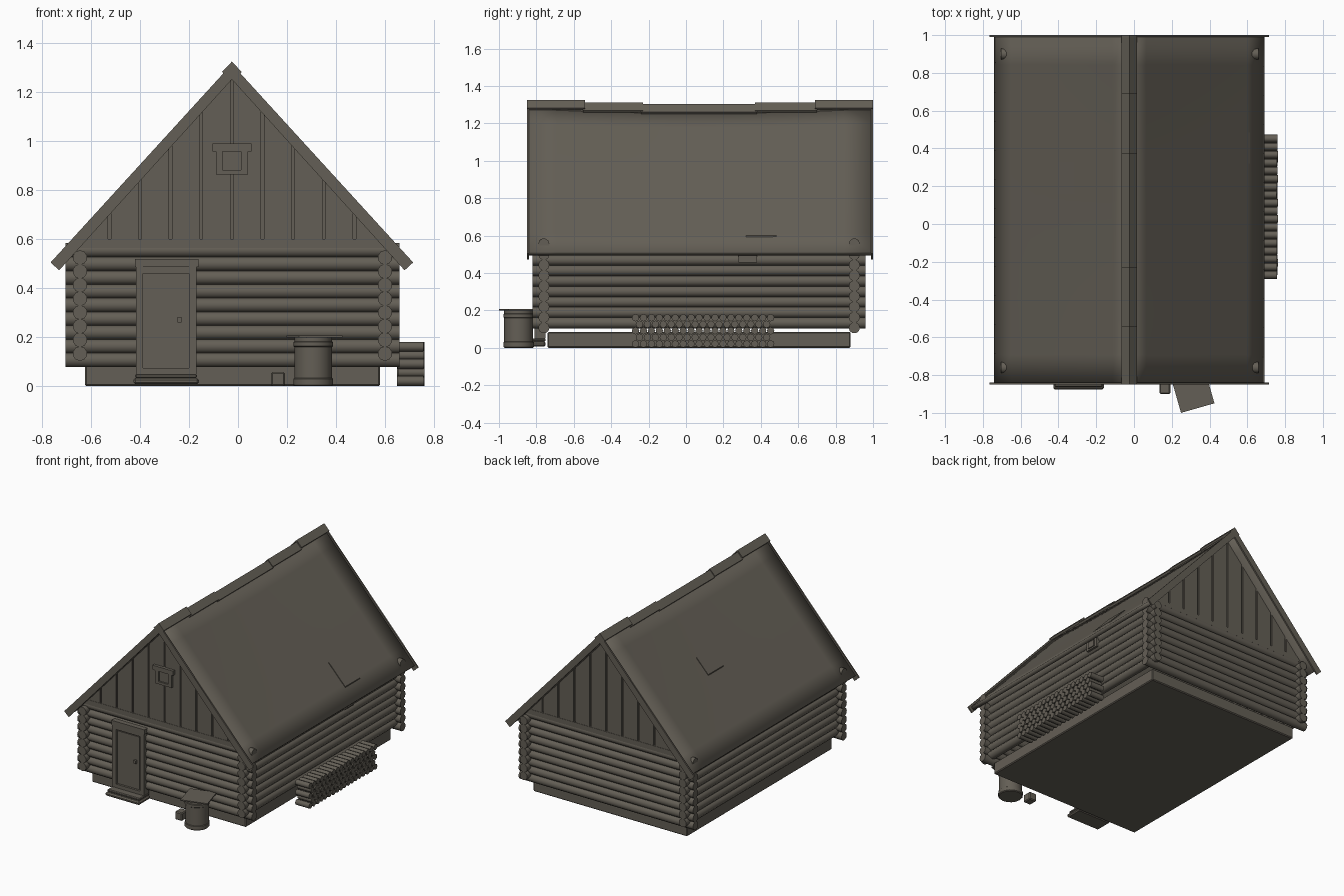
import bpy, bmesh, math, random
from mathutils import Matrix

random.seed(4)
if "Cube" in bpy.data.objects:
    bpy.data.objects.remove(bpy.data.objects["Cube"])

# One weathered wood colour for everything
wood = bpy.data.materials.new("weathered_wood")
wood.use_nodes = True
WOOD = (0.127, 0.114, 0.092, 1)
wood.diffuse_color = WOOD
bsdf = wood.node_tree.nodes["Principled BSDF"]
bsdf.inputs["Base Color"].default_value = WOOD
bsdf.inputs["Roughness"].default_value = 0.9

MID = -0.025          # ridge line in x
SLOPE = 1.1           # roof pitch
HALF = 0.715          # roof half width
Y0, Y1 = -0.85, 1.0   # roof ends


def finish(name, bm, smooth=None, fix=True):
    if fix:
        bmesh.ops.recalc_face_normals(bm, faces=bm.faces)
    me = bpy.data.meshes.new(name)
    bm.to_mesh(me)
    bm.free()
    me.materials.append(wood)
    if smooth is not None:
        for p in me.polygons:
            p.use_smooth = True
        me.set_sharp_from_angle(angle=math.radians(smooth))
    ob = bpy.data.objects.new(name, me)
    bpy.context.collection.objects.link(ob)
    return ob


def box(name, x, y, z, bevel=0):
    bm = bmesh.new()
    bmesh.ops.create_cube(bm, size=1)
    for v in bm.verts:
        for i, (a, b) in enumerate((x, y, z)):
            v.co[i] = a if v.co[i] < 0 else b
    if bevel:
        bmesh.ops.bevel(bm, geom=bm.edges[:], offset=bevel, segments=1, affect='EDGES')
    return finish(name, bm)


def add_prism(bm, pts, y0, y1):
    """Extrude an x-z outline along y."""
    a = [bm.verts.new((x, y0, z)) for x, z in pts]
    b = [bm.verts.new((x, y1, z)) for x, z in pts]
    bm.faces.new(a)
    bm.faces.new(b[::-1])
    for i in range(len(pts)):
        j = (i + 1) % len(pts)
        bm.faces.new((a[i], b[i], b[j], a[j]))


def add_log(bm, centre, length, radius, axis, sides):
    turn = Matrix.Rotation(math.pi / 2, 4, 'Y' if axis == 'x' else 'X')
    bmesh.ops.create_cone(bm, cap_ends=True, segments=sides, radius1=radius, radius2=radius,
                          depth=length, matrix=Matrix.Translation(centre) @ turn)


def roof_z(x, y):
    t = abs(x - MID) / HALF
    v = 2 * (y - Y0) / (Y1 - Y0) - 1
    return 1.3 - SLOPE * HALF * t - 0.025 * (1 - t) * (1 - v * v)


# Foundation
box("foundation", (-0.625, 0.58), (-0.74, 0.88), (0, 0.085), 0.006)

# Log walls with crossing corners
PITCH = 0.056
bm = bmesh.new()
for k in range(9):
    for y in (-0.76, 0.9):
        add_log(bm, (-0.0225, y, 0.107 + PITCH * k), 1.365, 0.03, 'x', 10)
finish("front_and_back_logs", bm, 40)
bm = bmesh.new()
for k in range(8):
    for x in (-0.645, 0.6):
        add_log(bm, (x, 0.07, 0.133 + PITCH * k), 1.78, 0.03, 'y', 10)
finish("side_logs", bm, 40)


# Plank gables: backing sheet, planks with narrow gaps, and a sill
def gable_top(x):
    return 1.275 - SLOPE * abs(x - MID)


joints = [-0.635] + [-0.525 + 0.125 * i for i in range(9)] + [0.585]
for side, y, out in (("front", -0.775, -1), ("back", 0.915, 1)):
    bm = bmesh.new()
    add_prism(bm, [(-0.66, 0.565), (0.61, 0.565), (0.61, 0.58), (MID, 1.27), (-0.66, 0.58)],
              y, y - out * 0.02)
    finish(side + "_gable_backing", bm)
    bm = bmesh.new()
    for a, b in zip(joints, joints[1:]):
        a, b = a + 0.006, b - 0.006
        add_prism(bm, [(a, 0.6), (b, 0.6), (b, gable_top(b)), (a, gable_top(a))],
                  y, y + out * 0.01)
    finish(side + "_gable_planks", bm)
    box(side + "_gable_sill", (-0.65, 0.605), sorted((y - out * 0.02, y + out * 0.012)),
        (0.565, 0.6))

# Sagging roof slopes
NY, NX = 12, 8
for s, side in ((1, "left"), (-1, "right")):
    bm = bmesh.new()
    rows = []
    for i in range(NY + 1):
        y = Y0 + 0.004 + (Y1 - Y0 - 0.008) * i / NY
        xs = [MID + s * HALF * j / NX for j in range(NX + 1)]
        rows.append([bm.verts.new((x, y, roof_z(x, y))) for x in xs])
    for r, q in zip(rows, rows[1:]):
        for j in range(NX):
            f = (r[j], r[j + 1], q[j + 1], q[j])
            bm.faces.new(f if s > 0 else f[::-1])
    roof = finish(side + "_roof_slope", bm, 180, fix=False)
    mod = roof.modifiers.new("thickness", 'SOLIDIFY')
    mod.thickness = 0.03
    mod.offset = -1

# Barge boards on both roof ends
for side, y in (("front", Y0), ("back", Y1 - 0.01)):
    bm = bmesh.new()
    for s in (1, -1):
        add_prism(bm, [(MID, 1.315), (MID + s * 0.74, 0.505), (MID + s * 0.705, 0.473),
                       (MID, 1.252)], y, y + 0.01)
    finish(side + "_barge_boards", bm)

# Ridge caps, stepping down towards the sagging middle
for i, (a, b, top) in enumerate(((Y0, -0.54, 1.325), (-0.55, -0.23, 1.312), (-0.24, 0.38, 1.304),
                                 (0.37, 0.7, 1.312), (0.69, Y1, 1.325))):
    bm = bmesh.new()
    for s in (1, -1):
        add_prism(bm, [(MID, top), (MID + s * 0.04, top - 0.042),
                       (MID + s * 0.03, top - 0.054), (MID, top - 0.022)], a, b)
    finish("ridge_cap_%d" % (i + 1), bm)

# Patches on the slopes
for name, x, y in (("left_roof_patch", (0.485, 0.615), (0.32, 0.485)),
                   ("right_roof_patch", (-0.405, -0.315), (0.16, 0.33))):
    bm = bmesh.new()
    za, zb = (roof_z(v, sum(y) / 2) + 0.007 for v in x)
    add_prism(bm, [(x[0], za), (x[1], zb), (x[1], zb - 0.02), (x[0], za - 0.02)], *y)
    finish(name, bm)

# Door, frame and steps
box("door_panel", (-0.395, -0.195), (-0.795, -0.75), (0.06, 0.47))
box("door_inset_board", (-0.38, -0.21), (-0.8, -0.79), (0.08, 0.45))
box("door_left_post", (-0.2, -0.17), (-0.81, -0.75), (0.05, 0.49))
box("door_right_post", (-0.417, -0.388), (-0.81, -0.75), (0.05, 0.49))
box("door_top_rail", (-0.39, -0.195), (-0.808, -0.75), (0.46, 0.49))
box("door_lintel", (-0.42, -0.162), (-0.815, -0.75), (0.487, 0.52))
box("door_sill", (-0.39, -0.195), (-0.81, -0.75), (0.05, 0.075))
box("door_handle", (-0.247, -0.23), (-0.815, -0.795), (0.26, 0.283))
box("lower_step", (-0.427, -0.16), (-0.877, -0.75), (0.008, 0.033), 0.008)
box("upper_step", (-0.42, -0.167), (-0.862, -0.75), (0.033, 0.05), 0.005)

# Gable window: frame around an opening with a recessed pane
box("window_pane", (-0.07, 0.02), (-0.788, -0.775), (0.87, 0.97))
box("window_lintel", (-0.105, 0.055), (-0.805, -0.775), (0.958, 0.99))
box("window_bottom_rail", (-0.09, 0.04), (-0.8, -0.775), (0.865, 0.883))
for name, x in (("window_right_post", (-0.09, -0.063)), ("window_left_post", (0.012, 0.04))):
    box(name, x, (-0.8, -0.775), (0.883, 0.958))

# Small wall hatch under the left eave
box("wall_hatch", (0.6, 0.64), (0.28, 0.38), (0.455, 0.52))
box("wall_hatch_board", (0.6, 0.647), (0.3, 0.36), (0.465, 0.51))

# Water barrel: turned profile with hoops, plus a skewed lid
bm = bmesh.new()
profile = [(0.076, 0), (0.081, 0.005), (0.081, 0.03), (0.077, 0.033), (0.077, 0.16),
           (0.081, 0.163), (0.081, 0.18), (0.077, 0.183), (0.077, 0.2)]
ring = [bm.verts.new((r, 0, z)) for r, z in profile]
ring = [bm.verts.new((0, 0, 0))] + ring + [bm.verts.new((0, 0, 0.2))]
edges = [bm.edges.new(p) for p in zip(ring, ring[1:])]
bmesh.ops.spin(bm, geom=ring + edges, cent=(0, 0, 0), axis=(0, 0, 1),
               angle=math.tau, steps=16, use_duplicate=False)
bmesh.ops.remove_doubles(bm, verts=bm.verts, dist=0.0005)
barrel = finish("barrel", bm, 35)
barrel.location = (0.307, -0.895, 0)
lid = box("barrel_lid", (-0.092, 0.092), (-0.092, 0.092), (0.199, 0.207))
lid.location = (0.312, -0.886, 0)
lid.rotation_euler.z = math.radians(16)

# Chopped block beside the barrel
box("small_block", (0.135, 0.192), (-0.9, -0.835), (0, 0.057), 0.006)

# Firewood stack along the left wall
bm = bmesh.new()
for row in range(5):
    for i in range(18 - row % 2):
        y = -0.27 + 0.0425 * (i + 0.5 * (row % 2))
        x = 0.705 + random.uniform(-0.003, 0.003)
        add_log(bm, (x, y, 0.021 + 0.035 * row), 0.107, 0.02, 'x', 8)
finish("firewood_stack", bm, 50)
